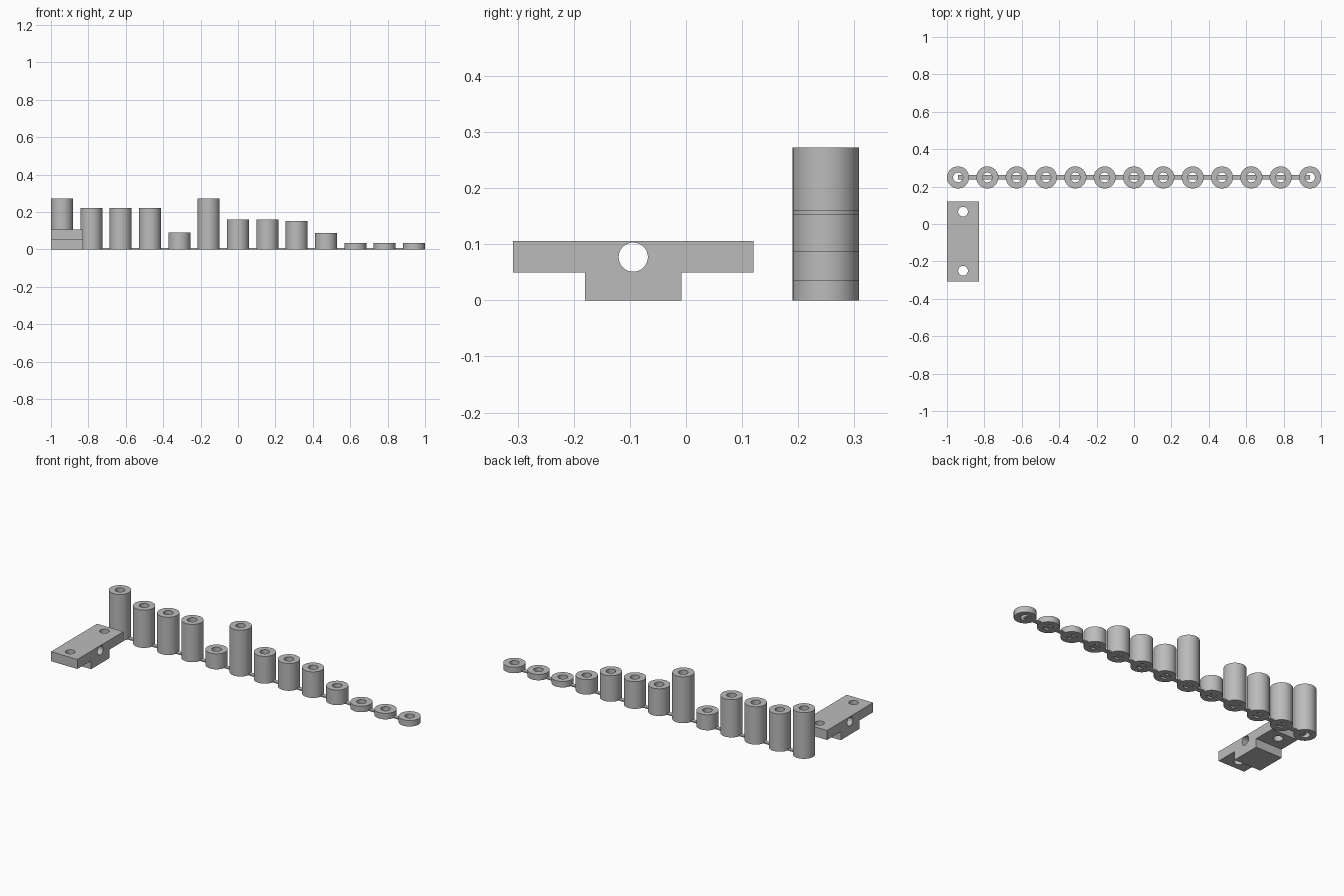
import bpy, bmesh, math
from mathutils import Matrix

if "Cube" in bpy.data.objects:
    bpy.data.objects.remove(bpy.data.objects["Cube"])

grey = bpy.data.materials.new("plain grey")
grey.diffuse_color = (0.5, 0.5, 0.5, 1)
grey.use_nodes = True
grey.node_tree.nodes["Principled BSDF"].inputs["Base Color"].default_value = grey.diffuse_color


def add_object(name, bm):
    bmesh.ops.recalc_face_normals(bm, faces=bm.faces)
    mesh = bpy.data.meshes.new(name)
    bm.to_mesh(mesh)
    bm.free()
    mesh.materials.append(grey)
    obj = bpy.data.objects.new(name, mesh)
    bpy.context.collection.objects.link(obj)
    return obj


def smooth(obj):
    bpy.ops.object.select_all(action='DESELECT')
    obj.select_set(True)
    bpy.context.view_layer.objects.active = obj
    bpy.ops.object.shade_smooth_by_angle(angle=math.radians(30))


def tube(name, x, y, height, outer=0.059, inner=0.026, sides=64):
    # Spin a closed rectangular wall section around the upright axis
    bm = bmesh.new()
    section = [(inner, 0), (outer, 0), (outer, height), (inner, height)]
    verts = [bm.verts.new((r, 0, z)) for r, z in section]
    edges = [bm.edges.new((verts[i], verts[(i + 1) % 4])) for i in range(4)]
    bmesh.ops.spin(bm, geom=verts + edges, cent=(0, 0, 0), axis=(0, 0, 1),
                   angle=2 * math.pi, steps=sides, use_merge=True)
    bmesh.ops.remove_doubles(bm, verts=bm.verts, dist=1e-5)
    obj = add_object(name, bm)
    obj.location = (x, y, 0)
    smooth(obj)


def drill(target, location, axis, radius=0.026):
    # Cut a round through-hole
    bm = bmesh.new()
    turn = Matrix.Rotation(math.pi / 2, 4, 'Y') if axis == 'X' else Matrix()
    bmesh.ops.create_cone(bm, cap_ends=True, segments=48, radius1=radius,
                          radius2=radius, depth=0.5, matrix=turn)
    cutter = add_object("hole_cutter", bm)
    cutter.location = location
    cutter.hide_render = True
    mod = target.modifiers.new("hole", 'BOOLEAN')
    mod.operation, mod.solver, mod.object = 'DIFFERENCE', 'EXACT', cutter
    bpy.context.view_layer.objects.active = target
    bpy.ops.object.modifier_apply(modifier=mod.name)
    bpy.data.objects.remove(cutter)


# Row of spacer tubes
ROW_Y, STEP = 0.249, 0.15683
heights = [0.272, 0.222, 0.222, 0.222, 0.091, 0.272, 0.16,
           0.16, 0.153, 0.088, 0.035, 0.035, 0.035]
for i, h in enumerate(heights):
    tube(f"spacer_tube_{i + 1}", (i - 6) * STEP, ROW_Y, h)

# Thin strip joining the tubes
bm = bmesh.new()
bmesh.ops.create_cube(bm, size=1)
bmesh.ops.scale(bm, vec=(12 * STEP, 0.024, 0.007), verts=bm.verts)
bmesh.ops.translate(bm, vec=(0, ROW_Y, 0.0035), verts=bm.verts)
add_object("joining_strip", bm)

# T-shaped bracket, extruded along x
profile = [(-0.18, 0), (-0.008, 0), (-0.008, 0.05), (0.12, 0.05),
           (0.12, 0.106), (-0.308, 0.106), (-0.308, 0.05), (-0.18, 0.05)]
bm = bmesh.new()
face = bm.faces.new([bm.verts.new((-1, y, z)) for y, z in profile])
ext = bmesh.ops.extrude_face_region(bm, geom=[face], use_keep_orig=True)
bmesh.ops.translate(bm, vec=(0.172, 0, 0),
                    verts=[g for g in ext["geom"] if isinstance(g, bmesh.types.BMVert)])
bracket = add_object("tee_bracket", bm)
drill(bracket, (-0.914, -0.094, 0.077), 'X')
for y in (0.066, -0.25):
    drill(bracket, (-0.914, y, 0.08), 'Z')
smooth(bracket)
